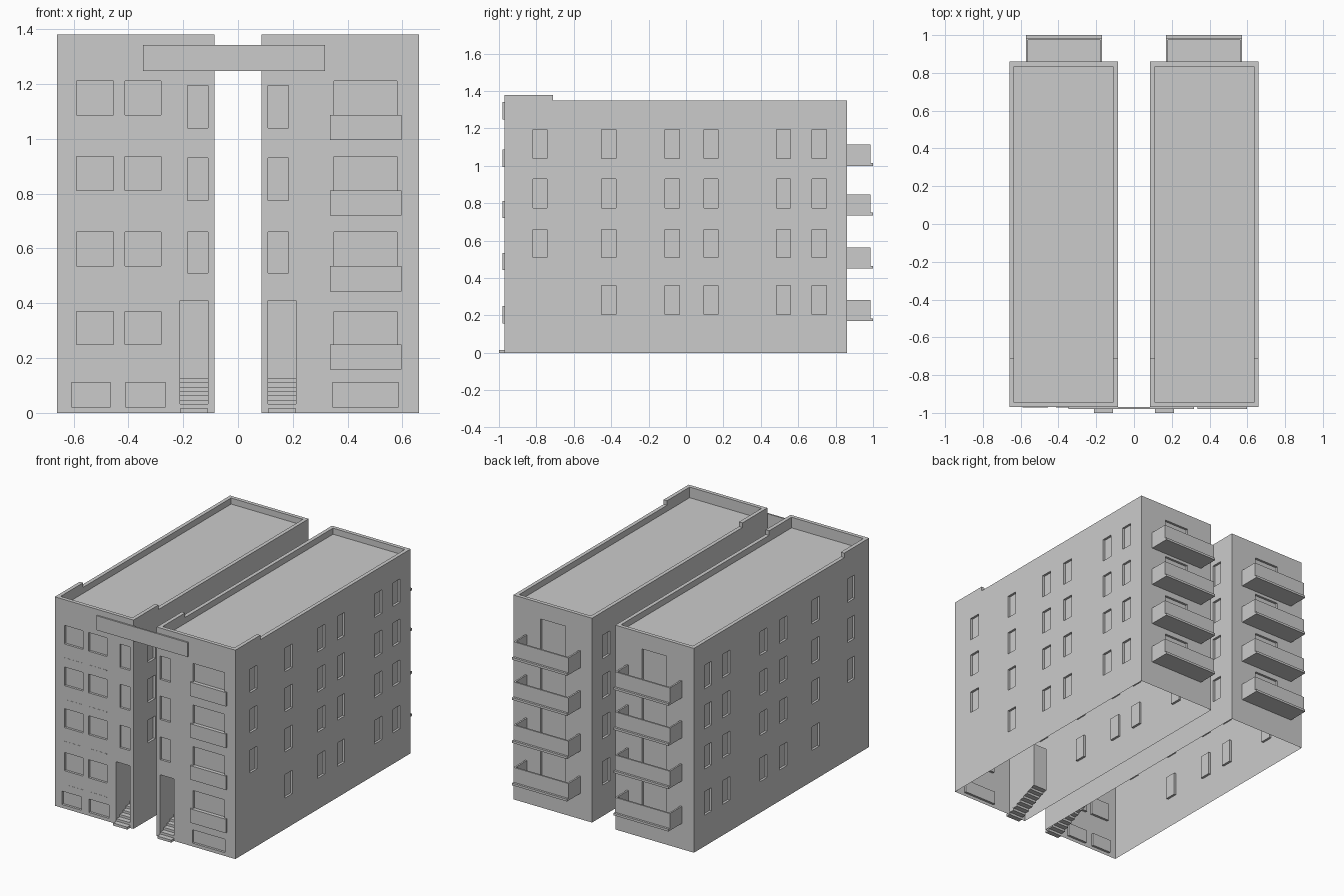
import bpy, bmesh
from mathutils import Vector

if "Cube" in bpy.data.objects:
    bpy.data.objects.remove(bpy.data.objects["Cube"])

mat = bpy.data.materials.new("concrete_grey")
mat.diffuse_color = (0.6, 0.6, 0.6, 1)
mat.use_nodes = True
mat.node_tree.nodes["Principled BSDF"].inputs["Base Color"].default_value = mat.diffuse_color

Y0, Y1, ROOF, TOP, HIGH = -0.97, 0.86, 1.31, 1.35, 1.38
XI, XO, T = 0.085, 0.66, 0.025          # inner wall, outer wall, parapet thickness
DEPTH = 0.015                           # window recess


def finish(bm, name):
    me = bpy.data.meshes.new(name)
    bm.to_mesh(me)
    bm.free()
    me.materials.append(mat)
    ob = bpy.data.objects.new(name, me)
    bpy.context.scene.collection.objects.link(ob)
    return ob


def box(bm, x, y, z):
    x, y, z = sorted(x), sorted(y), sorted(z)
    geo = bmesh.ops.create_cube(bm, size=1)
    for v in geo["verts"]:
        v.co = Vector((x[v.co.x > 0], y[v.co.y > 0], z[v.co.z > 0]))


def face(bm, pts):
    bm.faces.new([bm.verts.new(p) for p in pts])


def wall(bm, point, u0, u1, windows, holes=()):
    """Flat wall with recessed windows; point(u, z, depth) gives the position."""
    rects = list(windows) + list(holes)
    us = sorted({u0, u1} | {r[i] for r in rects for i in (0, 1)})
    zs = sorted({0.0, ROOF} | {r[i] for r in rects for i in (2, 3)})
    for a, b in zip(us, us[1:]):
        for c, d in zip(zs, zs[1:]):
            um, zm = (a + b) / 2, (c + d) / 2
            if not any(r[0] < um < r[1] and r[2] < zm < r[3] for r in rects):
                face(bm, [point(a, c, 0), point(b, c, 0), point(b, d, 0), point(a, d, 0)])
    for a, b, c, d in windows:
        ring = [(a, c), (b, c), (b, d), (a, d)]
        face(bm, [point(u, z, DEPTH) for u, z in ring])
        for p, q in zip(ring, ring[1:] + ring[:1]):
            face(bm, [point(*p, 0), point(*q, 0), point(*q, DEPTH), point(*p, DEPTH)])


NARROW_Z = [(1.04, 1.195), (0.775, 0.93), (0.51, 0.66), (0.205, 0.36)]
WIDE_Z = [(1.087, 1.21), (0.812, 0.935), (0.535, 0.66), (0.25, 0.37)]
BALCONY_Z = [1.0, 0.735, 0.45, 0.17]
SIDE_Y = [-0.78, -0.413, -0.073, 0.133, 0.522, 0.712]
DOOR = (0.11, 0.212)

# window rectangles on the long side walls
side = [(y - 0.038, y + 0.038, a, b) for i, y in enumerate(SIDE_Y)
        for j, (a, b) in enumerate(NARROW_Z) if not (i == 0 and j == 3)]


def flip(rects):
    return [(-r[1], -r[0], r[2], r[3]) for r in rects]


for s, label in ((-1, "left"), (1, "right")):
    xa, xb = sorted((s * XI, s * XO))

    # front wall openings, differing between the two blocks
    front = [(0.11, 0.185, a, b) for a, b in NARROW_Z[:3]]
    if s > 0:
        front += [(0.35, 0.58, a, b) for a, b in WIDE_Z] + [(0.345, 0.585, 0.022, 0.11)]
    else:
        for p, q in ((0.28, 0.413), (0.455, 0.59)):
            front += [(p, q, a, b) for a, b in WIDE_Z]
        front += [(0.265, 0.41, 0.022, 0.11), (0.465, 0.607, 0.022, 0.11)]
    hole = [(DOOR[0], DOOR[1], 0.0, 0.41)]
    back = [(0.28, 0.46, z, z + 0.245) for z in BALCONY_Z]
    if s < 0:
        front, hole, back = flip(front), flip(hole), flip(back)

    # shell of four walls and roof, open underneath
    bm = bmesh.new()
    wall(bm, lambda u, z, d: (u, Y0 + d, z), xa, xb, front, hole)
    wall(bm, lambda u, z, d: (-u, Y1 - d, z), -xb, -xa, flip(back))
    wall(bm, lambda u, z, d: (xb - d, u, z), Y0, Y1, side)
    wall(bm, lambda u, z, d: (xa + d, -u, z), -Y1, -Y0, flip(side))
    face(bm, [(xa, Y0, ROOF), (xb, Y0, ROOF), (xb, Y1, ROOF), (xa, Y1, ROOF)])
    bmesh.ops.remove_doubles(bm, verts=bm.verts, dist=1e-5)
    finish(bm, label + "_block")

    # parapet, raised toward the front
    bm = bmesh.new()
    box(bm, (xa, xb), (Y0, Y0 + T), (ROOF, HIGH))
    box(bm, (xa, xb), (Y1 - T, Y1), (ROOF, TOP))
    for x in (xa, xb - T):
        box(bm, (x, x + T), (Y0 + T, -0.71), (ROOF, HIGH))
        box(bm, (x, x + T), (-0.71, Y1 - T), (ROOF, TOP))
    finish(bm, label + "_parapet")

    # entrance recess: sides, back and ceiling
    bm = bmesh.new()
    yb, p, q = -0.73, s * DOOR[0], s * DOOR[1]
    for x in (p, q):
        face(bm, [(x, Y0, 0.02), (x, Y0, 0.41), (x, yb, 0.41), (x, yb, 0.11)])
    face(bm, [(p, yb, 0.11), (q, yb, 0.11), (q, yb, 0.41), (p, yb, 0.41)])
    face(bm, [(p, Y0, 0.41), (q, Y0, 0.41), (q, yb, 0.41), (p, yb, 0.41)])
    bmesh.ops.remove_doubles(bm, verts=bm.verts, dist=1e-5)
    bmesh.ops.recalc_face_normals(bm, faces=bm.faces)
    bmesh.ops.reverse_faces(bm, faces=bm.faces)
    finish(bm, label + "_entrance")

    # entrance stairs
    bm = bmesh.new()
    for i in range(8):
        y = -1.0 + i * 0.27 / 8
        box(bm, (p, q), (y, y + 0.27 / 8), (i * 0.0156, (i + 1) * 0.0156 + 0.001))
    finish(bm, label + "_stairs")

    # rear balconies: slab, front rail and two end rails
    bm = bmesh.new()
    b0, b1 = s * 0.17, s * 0.572
    for z in BALCONY_Z:
        box(bm, (b0, b1), (Y1, 1.0), (z, z + 0.015))
        box(bm, (b0, b1), (0.975, 0.986), (z + 0.015, z + 0.113))
        for x in (b0, b1 - s * 0.011):
            box(bm, (x, x + s * 0.011), (Y1, 0.975), (z + 0.015, z + 0.113))
    finish(bm, label + "_balconies")

# panels below the wide front windows
bm = bmesh.new()
for a, b in WIDE_Z:
    box(bm, (0.335, 0.597), (-0.98, Y0), (a - 0.092, a))
finish(bm, "front_panels")

# thin sill lines on the left block
bm = bmesh.new()
for a, b in WIDE_Z:
    for x in ((-0.59, -0.455), (-0.413, -0.28)):
        box(bm, x, (Y0 - 0.001, Y0), (a - 0.094, a - 0.09))
finish(bm, "front_sills")

# board bridging the two blocks
bm = bmesh.new()
box(bm, (-0.347, 0.318), (-0.98, Y0), (1.247, 1.342))
finish(bm, "bridge_board")
